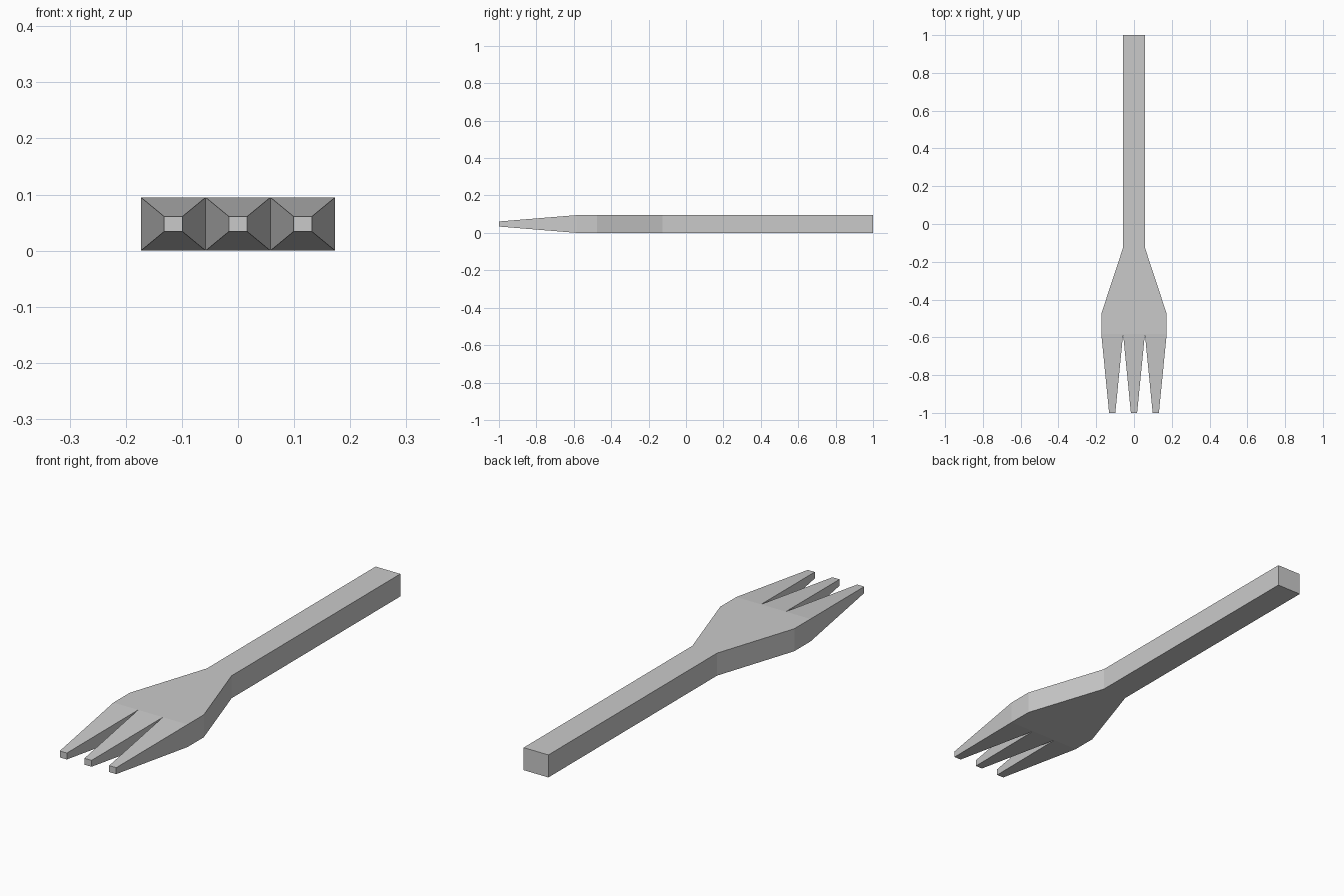
import bpy
import bmesh
from mathutils import Vector

HEIGHT = 0.095
ROOT_Y, TIP_Y = -0.583, -1.0
HEAD, NECK = 0.173, 0.0577   # half widths

cube = bpy.data.objects.get("Cube")
if cube:
    bpy.data.objects.remove(cube, do_unlink=True)

# Dull metal material
metal = bpy.data.materials.new("light_grey_metal")
metal.use_nodes = True
grey = (0.59, 0.59, 0.59, 1)
metal.diffuse_color = grey
bsdf = next(n for n in metal.node_tree.nodes if n.type == 'BSDF_PRINCIPLED')
bsdf.inputs["Base Color"].default_value = grey
bsdf.inputs["Roughness"].default_value = 0.7

# Handle and head: half outline mirrored, then extruded upward
right_side = [(NECK, ROOT_Y), (HEAD, ROOT_Y), (HEAD, -0.475), (NECK, -0.125), (NECK, 1)]
outline = right_side + [(-x, y) for x, y in reversed(right_side)]
bm = bmesh.new()
base = bm.faces.new([bm.verts.new((x, y, 0)) for x, y in outline])
raised = bmesh.ops.extrude_face_region(bm, geom=[base], use_keep_orig=True)["geom"]
bmesh.ops.translate(bm, vec=(0, 0, HEIGHT),
                    verts=[v for v in raised if isinstance(v, bmesh.types.BMVert)])
bmesh.ops.recalc_face_normals(bm, faces=bm.faces[:])

# Tines: each front face is pulled forward and tapered to a small square tip
roots = [f for f in bm.faces if f.normal.y < -0.99]
tips = bmesh.ops.extrude_discrete_faces(bm, faces=roots)["faces"]
for tip in tips:
    centre = tip.calc_center_median()
    for v in tip.verts:
        offset = v.co - centre
        v.co = Vector((centre.x + offset.x * 0.285, TIP_Y, centre.z + offset.z * 0.285))
bmesh.ops.remove_doubles(bm, verts=bm.verts[:], dist=0.0001)
bmesh.ops.recalc_face_normals(bm, faces=bm.faces[:])

mesh = bpy.data.meshes.new("fork")
bm.to_mesh(mesh)
bm.free()
mesh.materials.append(metal)
fork = bpy.data.objects.new("fork", mesh)
bpy.context.collection.objects.link(fork)
